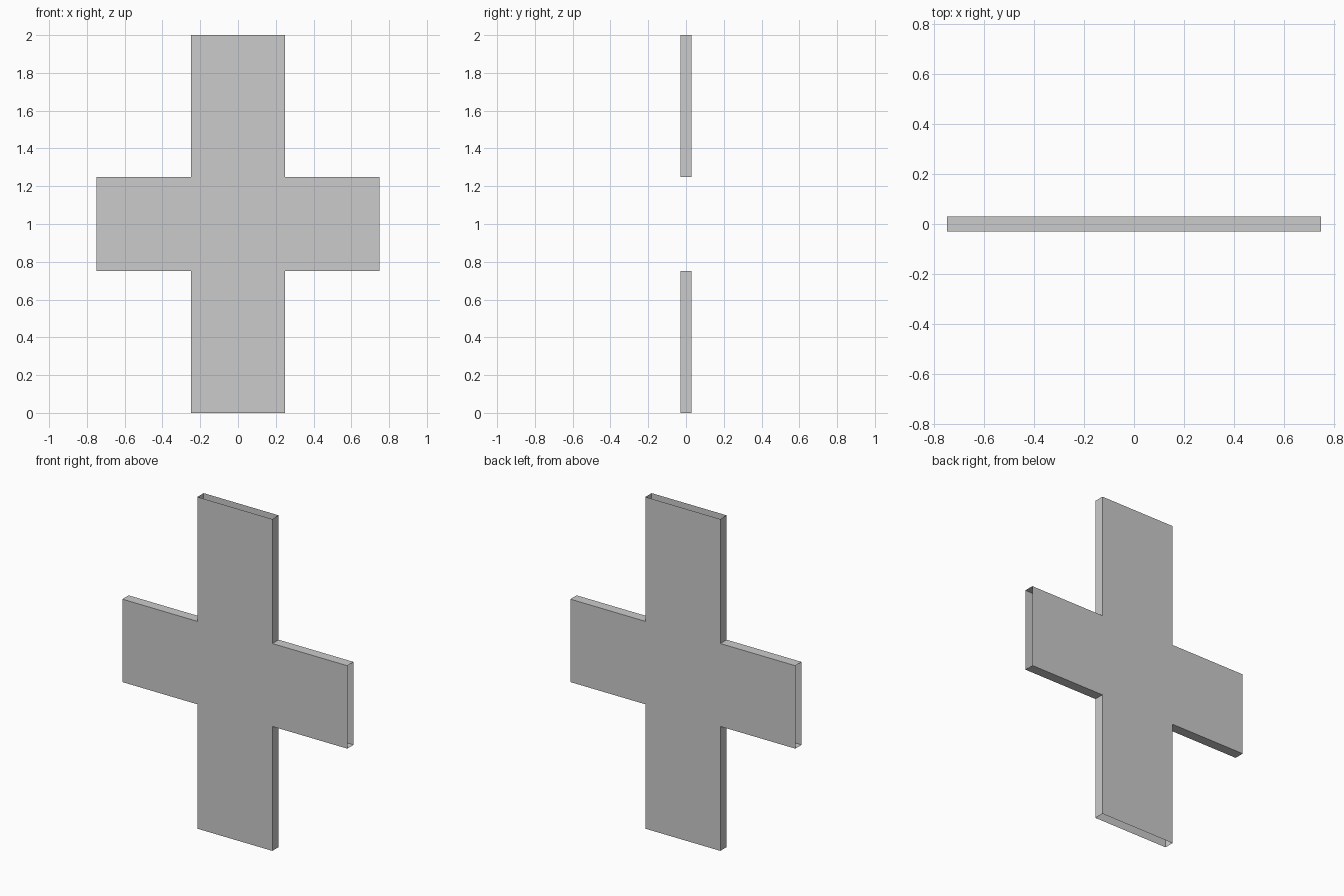
import bpy, bmesh

if "Cube" in bpy.data.objects:
    bpy.data.objects.remove(bpy.data.objects["Cube"])

T = 0.03                      # half thickness
A, L = 0.25, 0.75             # half bar width, half span
Z0, Z1, Z2, Z3 = 0.0, 0.75, 1.25, 2.0

bm = bmesh.new()


def quad(*pts):
    bm.faces.new([bm.verts.new(p) for p in pts])


def wall_x(x, za, zb):
    quad((x, -T, za), (x, T, za), (x, T, zb), (x, -T, zb))


def wall_z(z, xa, xb):
    quad((xa, -T, z), (xb, -T, z), (xb, T, z), (xa, T, z))


# front and back panels: five cells of the cross
cells = [(-L, -A, Z1, Z2), (-A, A, Z1, Z2), (A, L, Z1, Z2),
         (-A, A, Z0, Z1), (-A, A, Z2, Z3)]
for xa, xb, za, zb in cells:
    for y in (-T, T):
        quad((xa, y, za), (xb, y, za), (xb, y, zb), (xa, y, zb))

# side walls of the upper and lower arms, which have open ends
for x in (-A, A):
    wall_x(x, Z0, Z1)
    wall_x(x, Z2, Z3)

# floor and roof of the cross arm, running through as an open tube
for z in (Z1, Z2):
    for xa, xb in ((-L, -A), (-A, A), (A, L)):
        wall_z(z, xa, xb)

bmesh.ops.remove_doubles(bm, verts=bm.verts[:], dist=1e-4)
bmesh.ops.recalc_face_normals(bm, faces=bm.faces[:])

mesh = bpy.data.meshes.new("hollow_cross")
bm.to_mesh(mesh)
bm.free()
obj = bpy.data.objects.new("hollow_cross", mesh)
bpy.context.collection.objects.link(obj)
